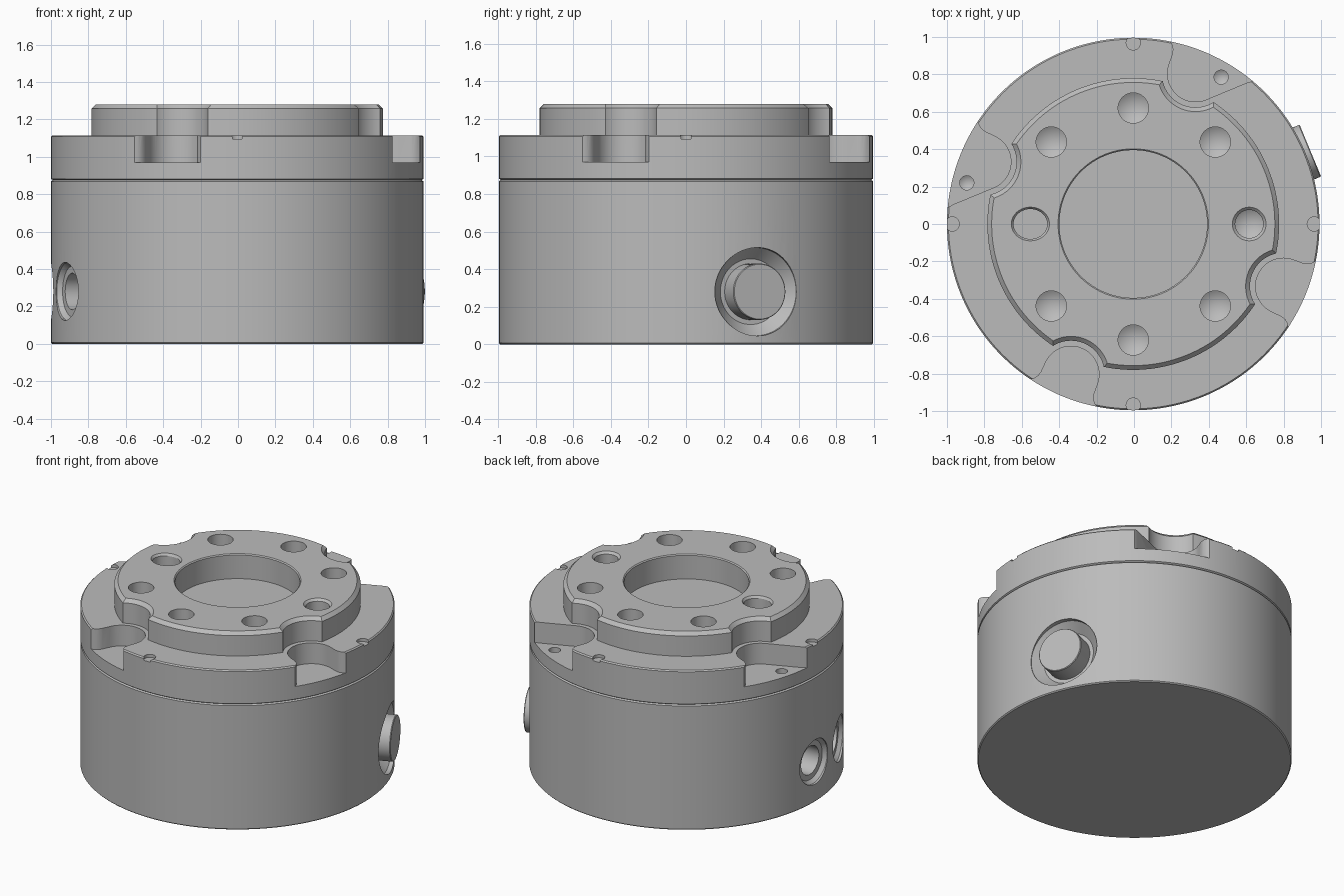
import bpy, bmesh, math
from mathutils import Matrix, Vector

if "Cube" in bpy.data.objects:
    bpy.data.objects.remove(bpy.data.objects["Cube"])

metal = bpy.data.materials.new("grey_metal")
metal.use_nodes = True
GREY = (0.5, 0.5, 0.5, 1)
metal.diffuse_color = GREY
metal.node_tree.nodes["Principled BSDF"].inputs["Base Color"].default_value = GREY


def finish(name, bm, matrix):
    bmesh.ops.transform(bm, matrix=matrix, verts=bm.verts)
    bmesh.ops.recalc_face_normals(bm, faces=bm.faces)
    mesh = bpy.data.meshes.new(name)
    bm.to_mesh(mesh)
    bm.free()
    mesh.materials.append(metal)
    obj = bpy.data.objects.new(name, mesh)
    bpy.context.collection.objects.link(obj)
    return obj


def lathe(name, profile, segs=48, matrix=Matrix()):
    """Solid of revolution; the profile starts and ends on the axis."""
    bm = bmesh.new()
    rings = []
    for r, z in profile:
        if r == 0:
            rings.append([bm.verts.new((0, 0, z))] * segs)
        else:
            rings.append([bm.verts.new((r * math.cos(math.tau * i / segs),
                                        r * math.sin(math.tau * i / segs), z))
                          for i in range(segs)])
    for a, b in zip(rings, rings[1:]):
        for i in range(segs):
            j = (i + 1) % segs
            corners = dict.fromkeys((a[i], a[j], b[j], b[i]))
            bm.faces.new(list(corners))
    return finish(name, bm, matrix)


def prism(name, outline, z0, z1, matrix):
    bm = bmesh.new()
    face = bm.faces.new([bm.verts.new((x, y, z0)) for x, y in outline])
    top = bmesh.ops.extrude_face_region(bm, geom=[face])["geom"]
    moved = [v for v in top if isinstance(v, bmesh.types.BMVert)]
    bmesh.ops.translate(bm, vec=(0, 0, z1 - z0), verts=moved)
    return finish(name, bm, matrix)


def cut(target, cutter):
    mod = target.modifiers.new("cut", "BOOLEAN")
    mod.operation = "DIFFERENCE"
    mod.solver = "EXACT"
    mod.object = cutter
    cutter.hide_render = True
    bpy.context.view_layer.objects.active = target
    bpy.ops.object.modifier_apply(modifier=mod.name)
    bpy.data.objects.remove(cutter)


def turn(degrees):
    return Matrix.Rotation(math.radians(degrees), 4, "Z")


def at(x, y, z=0):
    return Matrix.Translation((x, y, z))


def sideways(degrees, z=0.28):
    """Points the lathe axis outward through the side wall."""
    return at(0, 0, z) @ turn(degrees) @ Matrix.Rotation(math.pi / 2, 4, "Y")


R = 0.996          # body radius
FLANGE = 1.28      # top height
LEDGE = 1.115      # shoulder height
POCKET = 0.97      # pocket floor height

# Main housing with a chamfered seam
housing = lathe("housing", [(0, 0), (R - .007, 0), (R, .007), (R, .868),
                            (R - .01, .875), (0, .875)], 144)

# Shouldered top plate with raised mounting flange
top_plate = lathe("top_plate", [(0, .875), (R - .01, .875), (R, .882), (R, LEDGE - .008),
                                (R - .008, LEDGE), (.78, LEDGE), (.78, FLANGE - .023),
                                (.757, FLANGE), (0, FLANGE)], 144)

# Shallow centre bore
cut(top_plate, lathe("bore", [(0, 1.108), (.395, 1.108), (.395, FLANGE - .007),
                              (.409, FLANGE + .007), (.409, 1.4), (0, 1.4)], 96))

# Bolt holes with drilled conical bottoms
for step in range(8):
    if step == 4:
        continue
    a = math.radians(45 * step)
    spot = at(.62 * math.cos(a), .62 * math.sin(a))
    if step == 0:
        profile = [(0, 1.06), (.075, 1.105), (.075, 1.265), (.095, 1.285), (.095, 1.4), (0, 1.4)]
    else:
        profile = [(0, 1.06), (.081, 1.11), (.081, 1.4), (0, 1.4)]
    cut(top_plate, lathe("bolt_hole", profile, 40, spot))

# Elongated dowel slot
cut(top_plate, lathe("dowel_slot", [(0, 1.11), (.08, 1.11), (.08, 1.265), (.095, 1.287),
                                    (.095, 1.4), (0, 1.4)], 40,
                     at(-.55, 0) @ Matrix.Diagonal((1.13, 1, 1, 1))))


def pocket_side(sign, wide):
    """Half of a pocket outline, from its inner end to beyond the rim."""
    sweep = 45 if wide else 90
    pts = []
    for i in range(13):
        a = math.radians(180 - sweep * i / 12)
        pts.append((.87 + .15 * math.cos(a), .15 * math.sin(a)))
    if wide:
        pts += [(.93, .272), (.95, .298), (1.1, .6)]
    else:
        pts += [(.92, .152), (.945, .159), (.965, .173), (.98, .195), (1.1, .36)]
    return [(x, sign * y) for x, y in pts]


# Rim pockets, each with a larger chamfered scallop in the flange
for angle, wide_ccw, wide_cw in ((67.5, False, True), (157.5, True, False),
                                 (247.5, False, False), (337.5, False, False)):
    scallop = [(0, LEDGE), (.18, LEDGE), (.18, FLANGE - .023), (.213, FLANGE + .01),
               (.213, 1.4), (0, 1.4)]
    cut(top_plate, lathe("scallop", scallop, 64, turn(angle) @ at(.87, 0)))
    outline = pocket_side(1, wide_ccw)[::-1] + pocket_side(-1, wide_cw)[1:]
    cut(top_plate, prism("pocket", outline, POCKET, 1.4, turn(angle)))

# Small drilled holes in the wide pockets
for x, y in ((.47, .785), (-.89, .22)):
    cut(top_plate, lathe("pin_hole", [(0, .91), (.038, .935), (.038, 1.1), (0, 1.1)],
                         24, at(x, y)))

# Half-round index marks on the rim
for step in range(4):
    cut(top_plate, lathe("index_mark", [(0, 1.094), (.038, 1.094), (.038, 1.2), (0, 1.2)],
                         24, turn(90 * step) @ at(.968, 0)))

# Two counterbored side ports
for angle in (180, 202.5):
    cut(housing, lathe("port", [(0, .82), (.098, .82), (.098, .955), (.135, .955),
                                (.155, .98), (.155, 1.1), (0, 1.1)], 48, sideways(angle)))

# Flared recess with a protruding plug
cut(housing, lathe("plug_recess", [(0, .9), (.175, .9), (.235, .965), (.235, 1.1), (0, 1.1)],
                   64, sideways(22.5)))
plug = lathe("plug", [(0, .86), (.15, .86), (.15, 1.02), (.146, 1.025), (0, 1.025)],
             64, sideways(22.5))

# Crisp smooth shading and centring
for obj in (housing, top_plate, plug):
    bpy.ops.object.select_all(action="DESELECT")
    obj.select_set(True)
    bpy.context.view_layer.objects.active = obj
    bpy.ops.object.shade_smooth_by_angle(angle=math.radians(25))
    obj.location.x = -.004
